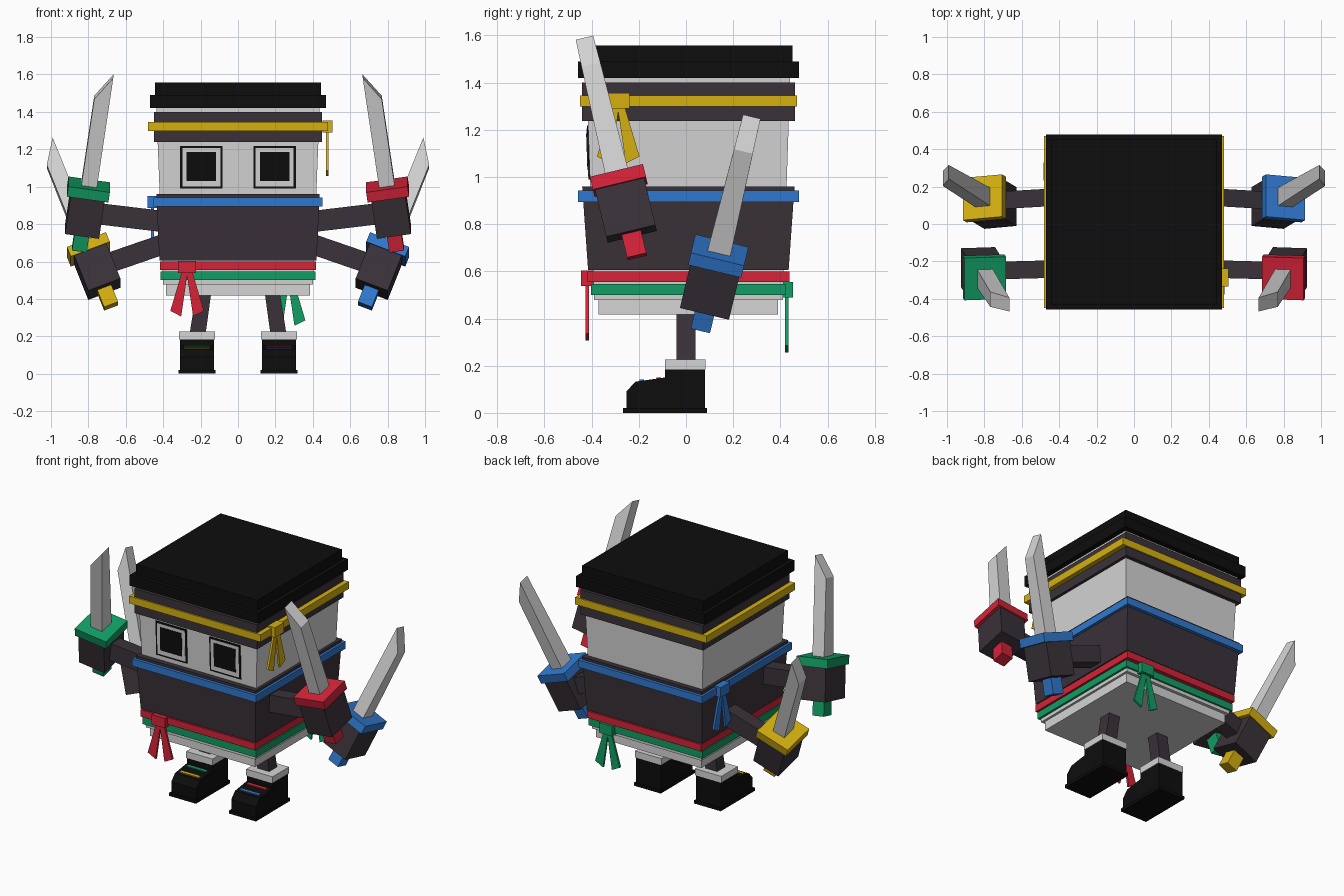
import bpy, bmesh, math
from mathutils import Vector, Matrix

if "Cube" in bpy.data.objects:
    bpy.data.objects.remove(bpy.data.objects["Cube"])


def material(name, rgb):
    m = bpy.data.materials.new(name)
    m.diffuse_color = (*rgb, 1)
    m.use_nodes = True
    m.node_tree.nodes["Principled BSDF"].inputs["Base Color"].default_value = m.diffuse_color
    return m


BLACK = material("black", (0.004, 0.004, 0.004))
DARK = material("dark_plum", (0.042, 0.032, 0.041))
WHITE = material("off_white", (0.66, 0.66, 0.66))
YELLOW = material("yellow", (0.66, 0.434, 0.005))
RED = material("red", (0.66, 0.017, 0.04))
GREEN = material("green", (0.006, 0.34, 0.127))
BLUE = material("blue", (0.03, 0.19, 0.62))

CY = 0.01  # body centre in y


def loft(name, mat, ring_a, ring_b, matrix=None, flip=1):
    """Flat-faced solid between two rings of points, optionally moved and mirrored in x."""
    bm = bmesh.new()
    rings = []
    for ring in (ring_a, ring_b):
        pts = [Vector(p) for p in ring]
        if matrix:
            pts = [matrix @ p for p in pts]
        rings.append([bm.verts.new((p.x * flip, p.y, p.z)) for p in pts])
    a, b = rings
    n = len(a)
    bm.faces.new(a)
    bm.faces.new(b)
    for i in range(n):
        j = (i + 1) % n
        bm.faces.new((a[i], a[j], b[j], b[i]))
    bmesh.ops.recalc_face_normals(bm, faces=bm.faces)
    me = bpy.data.meshes.new(name)
    bm.to_mesh(me)
    bm.free()
    me.materials.append(mat)
    ob = bpy.data.objects.new(name, me)
    bpy.context.collection.objects.link(ob)
    return ob


def rect(hx, hy, z, cx=0.0, cy=0.0):
    return [(cx - hx, cy - hy, z), (cx + hx, cy - hy, z),
            (cx + hx, cy + hy, z), (cx - hx, cy + hy, z)]


def block(name, mat, z0, z1, bottom, top=None):
    """Body slab, possibly tapered, centred on the body."""
    return loft(name, mat, rect(*bottom, z0, 0, CY), rect(*(top or bottom), z1, 0, CY))


# Body core and clothing slabs
block("body_base", WHITE, 0.418, 0.50, (0.385, 0.38))
block("body_core", WHITE, 0.478, 1.43, (0.40, 0.40), (0.437, 0.432))
block("robe", DARK, 0.605, 0.96, (0.42, 0.425), (0.437, 0.45))
block("forehead_wrap", DARK, 1.238, 1.40, (0.448, 0.451))
block("hair_brim", BLACK, 1.42, 1.49, (0.47, 0.468))
block("hair_top", BLACK, 1.44, 1.557, (0.443, 0.441))

# Coloured bands
block("yellow_headband", YELLOW, 1.298, 1.346, (0.48, 0.46))
block("blue_scarf", BLUE, 0.894, 0.942, (0.452, 0.468))
block("red_sash", RED, 0.555, 0.60, (0.418, 0.428))
block("green_sash", GREEN, 0.50, 0.546, (0.415, 0.413))


# Knots with two hanging tails; turn is rotation about z from facing -y
def knot(name, mat, place, turn):
    m = Matrix.Translation(place) @ Matrix.Rotation(turn, 4, 'Z')
    loft(name + "_knot", mat, rect(0.048, 0.026, -0.033), rect(0.048, 0.026, 0.033), m)
    tail = [(-0.026, -0.02), (0.004, -0.02), (-0.032, -0.265), (-0.09, -0.235)]
    for s in (-1, 1):
        loft(name + "_tail", mat, [(s * u, -0.007, w) for u, w in tail],
             [(s * u, 0.007, w) for u, w in tail], m)


knot("yellow_headband", YELLOW, (0.478, -0.287, 1.322), math.pi / 2)
knot("blue_scarf", BLUE, (-0.457, 0.28, 0.918), -math.pi / 2)
knot("red_sash", RED, (-0.272, -0.418, 0.571), 0)
knot("green_sash", GREEN, (0.27, 0.427, 0.521), math.pi)


# Eyes: thin plates that follow the slope of the face
def eye_plate(name, mat, cx, hx, z0, z1, d):
    def ring(off):
        pts = []
        for x, z in ((cx - hx, z0), (cx + hx, z0), (cx + hx, z1), (cx - hx, z1)):
            face_y = CY - (0.40 + 0.032 * (z - 0.478) / 0.952)
            pts.append((x, face_y - off, z))
        return pts
    loft(name, mat, ring(0.0), ring(d))


for s in (-1, 1):
    cx = s * 0.196
    eye_plate("eye_frame", BLACK, cx, 0.113, 0.99, 1.217, 0.005)
    eye_plate("eye_white", WHITE, cx, 0.102, 1.001, 1.206, 0.007)
    eye_plate("pupil", BLACK, cx, 0.079, 1.03, 1.185, 0.0095)

# Legs, cuffs, shoes and shoe stripes
SHOE = [(-0.253, 0.015), (-0.253, 0.09), (-0.215, 0.132), (-0.09, 0.15),
        (-0.09, 0.186), (0.08, 0.186), (0.08, 0.015)]
for s, laces in ((-1, (GREEN, YELLOW)), (1, (RED, BLUE))):
    cx = s * 0.219
    loft("leg", DARK, rect(0.043, 0.041, 0.2, s * 0.218, 0), rect(0.04, 0.041, 0.44, s * 0.182, 0))
    loft("cuff", WHITE, rect(0.096, 0.086, 0.184, cx, -0.004), rect(0.096, 0.086, 0.227, cx, -0.004))
    loft("shoe", BLACK, [(cx - 0.091, y, z) for y, z in SHOE], [(cx + 0.091, y, z) for y, z in SHOE])
    loft("sole", BLACK, rect(0.098, 0.178, 0.0, cx, -0.088), rect(0.098, 0.178, 0.02, cx, -0.088))
    for mat, y in zip(laces, (-0.115, -0.187)):
        z = 0.15 + 0.144 * (y + 0.09)
        loft("shoe_stripe", mat, rect(0.07, 0.01, z - 0.004, cx, y), rect(0.07, 0.01, z + 0.0045, cx, y))


# Arms holding swords; described on the -x side and mirrored by flip
def sword_arm(name, mat, flip, guard, lean, shoulder, wrist, thick):
    # straight arm beam
    (hy, hz) = thick
    def end(p):
        return [(p[0], p[1] + a * hy, p[2] + b * hz) for a, b in ((-1, -1), (1, -1), (1, 1), (-1, 1))]
    loft(name + "_arm", DARK, end(shoulder), end(wrist), None, flip)
    # sword frame: z along the blade
    z = Vector(lean).normalized()
    y = z.cross(Vector((1, 0, 0))).normalized()
    x = y.cross(z)
    m = Matrix.Translation(guard) @ Matrix((x, y, z)).transposed().to_4x4()
    loft(name + "_hand", DARK, rect(0.092, 0.107, -0.235), rect(0.092, 0.107, -0.02), m, flip)
    loft(name + "_guard", mat, rect(0.112, 0.116, -0.028), rect(0.112, 0.116, 0.028), m, flip)
    loft(name + "_handle", mat, rect(0.04, 0.042, -0.335), rect(0.04, 0.042, -0.2), m, flip)
    # blade with a slanted tip, a little thinner toward the end
    blade = [(-0.042, 0.02, 0.05), (0.042, 0.02, 0.05), (0.042, 0.635, 0.038), (-0.042, 0.505, 0.041)]
    loft(name + "_blade", WHITE, [(u, -t, w) for u, w, t in blade],
         [(u, t, w) for u, w, t in blade], m, flip)


for flip, front, back in ((1, GREEN, YELLOW), (-1, RED, BLUE)):
    sword_arm("front", front, flip, (-0.80, -0.285, 0.985), (0.15, -0.24, 1),
              (-0.40, -0.24, 0.814), (-0.77, -0.25, 0.858), (0.047, 0.057))
    sword_arm("back", back, flip, (-0.80, 0.137, 0.665), (-0.40, 0.24, 1),
              (-0.40, 0.145, 0.692), (-0.74, 0.125, 0.575), (0.047, 0.057))
